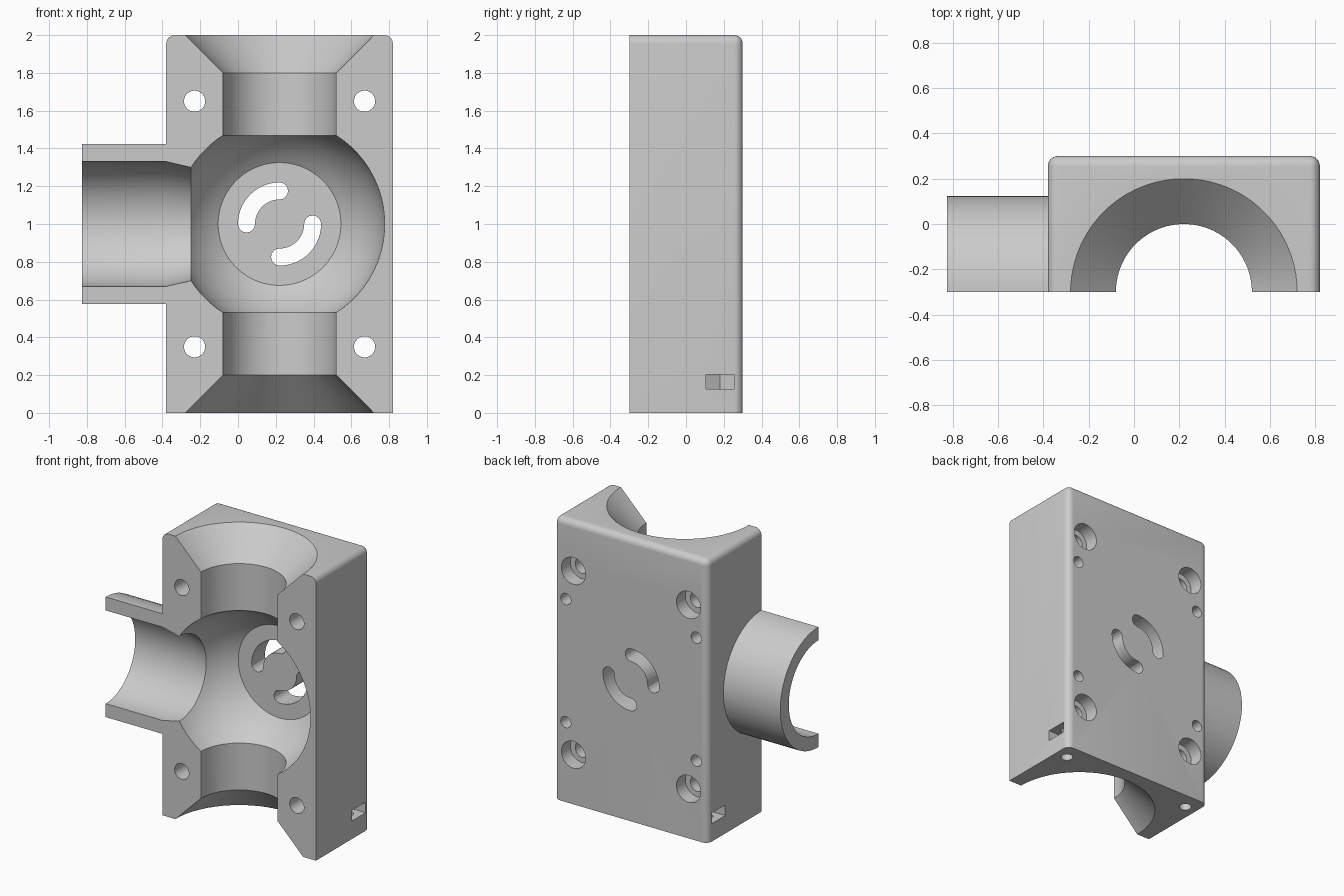
import bpy, bmesh
from math import pi, sin, cos, asin, sqrt
from mathutils import Vector

CX, CZ, FRONT, BACK = 0.22, 1.0, -0.30, 0.30    # body centre and split plane

if "Cube" in bpy.data.objects:
    bpy.data.objects.remove(bpy.data.objects["Cube"], do_unlink=True)

grey = bpy.data.materials.new("light_grey")
grey.use_nodes = True
colour = (0.6, 0.6, 0.6, 1)
grey.diffuse_color = colour
grey.node_tree.nodes["Principled BSDF"].inputs["Base Color"].default_value = colour


def to_object(bm, name):
    bmesh.ops.recalc_face_normals(bm, faces=bm.faces)
    mesh = bpy.data.meshes.new(name)
    bm.to_mesh(mesh)
    bm.free()
    mesh.materials.append(grey)
    obj = bpy.data.objects.new(name, mesh)
    bpy.context.scene.collection.objects.link(obj)
    return obj


def box(bm, low, high):
    low, high = Vector(low), Vector(high)
    verts = bmesh.ops.create_cube(bm, size=1)["verts"]
    for v in verts:
        v.co = (low + high) / 2 + v.co * (high - low)


def lathe(name, profile, axis, centre, segments=64):
    """Solid of revolution: (radius, position along axis) pairs."""
    bm = bmesh.new()
    rings = []
    for r, h in profile:
        ring = []
        for i in range(segments):
            a = 2 * pi * (i + 0.5) / segments
            u, w = r * cos(a), r * sin(a)
            offset = {"X": (h, u, w), "Y": (u, h, w), "Z": (u, w, h)}[axis]
            ring.append(bm.verts.new(Vector(centre) + Vector(offset)))
        rings.append(ring)
    for a, b in zip(rings, rings[1:]):
        for i in range(segments):
            j = (i + 1) % segments
            bm.faces.new((a[i], a[j], b[j], b[i]))
    bm.faces.new(rings[0])
    bm.faces.new(rings[-1])
    return to_object(bm, name)


def prism(name, points, direction):
    bm = bmesh.new()
    face = bm.faces.new([bm.verts.new(p) for p in points])
    extruded = bmesh.ops.extrude_face_region(bm, geom=[face])["geom"]
    moved = [g for g in extruded if isinstance(g, bmesh.types.BMVert)]
    bmesh.ops.translate(bm, verts=moved, vec=direction)
    return to_object(bm, name)


def combine(target, tool, operation="DIFFERENCE"):
    mod = target.modifiers.new(tool.name, "BOOLEAN")
    mod.operation, mod.solver, mod.object = operation, "EXACT", tool
    bpy.context.view_layer.objects.active = target
    bpy.ops.object.modifier_apply(modifier=mod.name)
    bpy.data.objects.remove(tool, do_unlink=True)


# Block with rounded back and top edges
bm = bmesh.new()
box(bm, (CX - 0.6, FRONT - 0.1, 0), (CX + 0.6, BACK, 2))
rounded = []
for e in bm.edges:
    mid = (e.verts[0].co + e.verts[1].co) / 2
    back_edge = mid.y > 0.29 and mid.z > 0.1
    top_side = mid.z > 1.9 and abs(mid.x - CX) > 0.5
    if back_edge or top_side:
        rounded.append(e)
bmesh.ops.bevel(bm, geom=rounded, offset=0.045, segments=6, profile=0.5, affect="EDGES")
body = to_object(bm, "housing_half")

# Side pipe
combine(body, lathe("side_pipe", [(0.425, -0.825), (0.425, 0)], "X", (0, FRONT, CZ)), "UNION")

# Vertical bore with flared ends
bore = [(0.55, -0.05), (0.3, 0.2), (0.3, 1.8), (0.55, 2.05)]
combine(body, lathe("vertical_bore", bore, "Z", (CX, FRONT, 0)))

# Side bore, narrowing toward the chamber
bore = [(0.33, -0.95), (0.33, -0.38), (0.3, -0.25), (0.3, 0.05)]
combine(body, lathe("side_bore", bore, "X", (0, FRONT, CZ)))

# Spherical chamber with a flat disc at the back
R, FLAT = 0.557, 0.325
start, end, steps = 0.95 * pi, asin(FLAT / R), 28
angles = [start + (end - start) * i / steps for i in range(steps + 1)]
arc = [(R * sin(a), R * cos(a)) for a in angles]
combine(body, lathe("chamber", arc, "Y", (CX, FRONT, CZ)))

# Cut at the split plane
bm = bmesh.new()
box(bm, (-2, FRONT - 1, -1), (2, FRONT, 3))
combine(body, to_object(bm, "split_cutter"))

# Two curved slots through the back wall
MID, HALF = 0.175, 0.045


def polar(r, a, centre=(CX, CZ)):
    return Vector((centre[0] + r * cos(a), 0.05, centre[1] + r * sin(a)))


for turn in (pi / 2, -pi / 2):
    n = 14
    points = [polar(MID + HALF, turn + pi / 2 * i / n) for i in range(n + 1)]
    tip = polar(MID, turn + pi / 2)
    points += [polar(HALF, turn + pi / 2 + pi * i / 8, (tip.x, tip.z)) for i in range(1, 8)]
    points += [polar(MID - HALF, turn + pi / 2 * (n - i) / n) for i in range(n + 1)]
    tip = polar(MID, turn)
    points += [polar(HALF, turn + pi + pi * i / 8, (tip.x, tip.z)) for i in range(1, 8)]
    combine(body, prism("curved_slot", points, (0, 0.4, 0)))

screw = [(0.056, -0.5), (0.056, 0.2), (0.095, 0.2), (0.095, 0.4)]
for s in (-1, 1):
    for t in (-1, 1):
        # Counterbored screw holes
        combine(body, lathe("screw_hole", screw, "Y", (CX + 0.45 * s, 0, CZ + 0.65 * t), 32))
        # Small blind holes in the back
        combine(body, lathe("pin_hole", [(0.04, 0.1), (0.04, 0.4)], "Y",
                            (CX + 0.51 * s, 0, CZ + 0.435 * t), 24))
    # Mounting hole in the base and its nut pocket from the side
    x, y = CX + 0.51 * s, 0.18
    combine(body, lathe("base_hole", [(0.04, -0.1), (0.04, 0.25)], "Z", (x, y, 0), 24))
    outline = [(-0.087, 0), (-0.043, 0.075), (0.2, 0.075), (0.2, -0.075), (-0.043, -0.075)]
    pocket = [(x + u * s, y + v, 0.127) for u, v in outline]
    combine(body, prism("nut_pocket", pocket, (0, 0, 0.075)))

# Smooth curved walls, crisp edges
bpy.ops.object.select_all(action="DESELECT")
body.select_set(True)
bpy.context.view_layer.objects.active = body
bpy.ops.object.shade_smooth_by_angle(angle=pi / 9)
